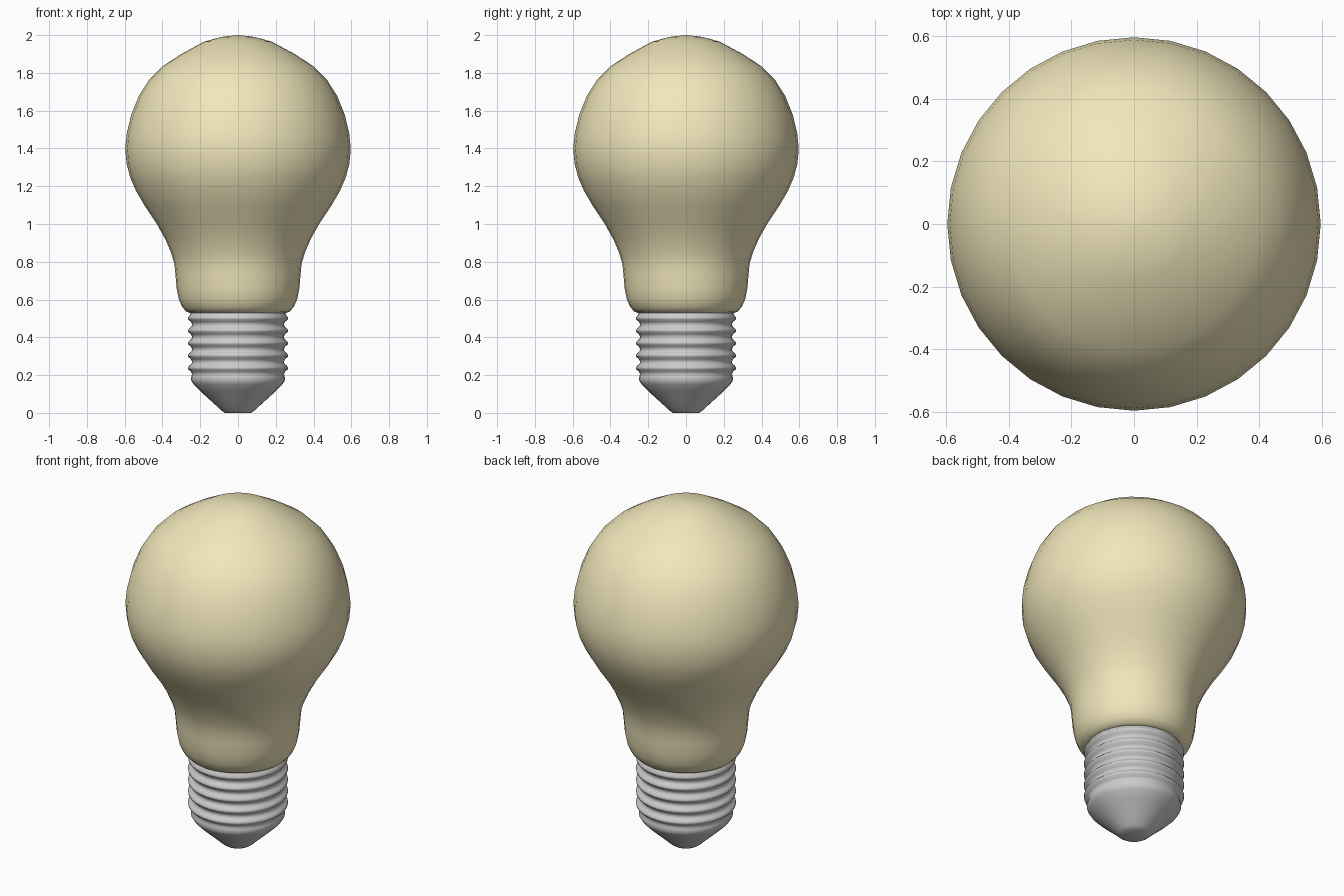
import bpy, bmesh, math

if "Cube" in bpy.data.objects:
    bpy.data.objects.remove(bpy.data.objects["Cube"])

SIDES = 32


def lathe(name, profile, angle, color=None):
    """Revolve an (r, z) profile, listed bottom to top, around the z axis."""
    bm = bmesh.new()
    rings = []
    for r, z in profile:
        rings.append([bm.verts.new((r * math.cos(2 * math.pi * i / SIDES),
                                    r * math.sin(2 * math.pi * i / SIDES), z))
                      for i in range(SIDES)])
    for a, b in zip(rings, rings[1:]):
        for i in range(SIDES):
            j = (i + 1) % SIDES
            bm.faces.new((a[i], a[j], b[j], b[i]))
    bm.faces.new(rings[0][::-1])
    bm.faces.new(rings[-1])
    mesh = bpy.data.meshes.new(name)
    bm.to_mesh(mesh)
    bm.free()
    obj = bpy.data.objects.new(name, mesh)
    bpy.context.collection.objects.link(obj)
    if color:
        mat = bpy.data.materials.new(name)
        mat.diffuse_color = color
        mat.use_nodes = True
        mat.node_tree.nodes["Principled BSDF"].inputs["Base Color"].default_value = mat.diffuse_color
        mesh.materials.append(mat)
    bpy.context.view_layer.objects.active = obj
    obj.select_set(True)
    bpy.ops.object.shade_smooth_by_angle(angle=math.radians(angle))
    obj.select_set(False)
    return obj


# Glass envelope: narrow neck swelling into a round bulb
glass = [(0.25, 0.528), (0.272, 0.535), (0.295, 0.56), (0.313, 0.60),
         (0.325, 0.66), (0.331, 0.73), (0.337, 0.79), (0.355, 0.85),
         (0.385, 0.92), (0.43, 1.0), (0.49, 1.09), (0.54, 1.175),
         (0.572, 1.25), (0.59, 1.32), (0.597, 1.40), (0.589, 1.48),
         (0.565, 1.58), (0.524, 1.68), (0.47, 1.765), (0.40, 1.835),
         (0.30, 1.90), (0.18, 1.965), (0.09, 1.99), (0.007, 2.0)]
lathe("glass_bulb", glass, 60, (0.88, 0.80, 0.50, 1))

# Metal screw base: tapered contact, then rounded thread ridges
base = [(0.07, 0.0), (0.088, 0.012), (0.115, 0.038), (0.20, 0.115),
        (0.235, 0.15), (0.25, 0.175)]
for k in range(5):
    z = 0.205 + k * 0.066
    base += [(0.247, z - 0.012), (0.243, z), (0.25, z + 0.014),
             (0.264, z + 0.026), (0.266, z + 0.036), (0.257, z + 0.046)]
base += [(0.25, 0.535)]
lathe("screw_base", base, 60)
